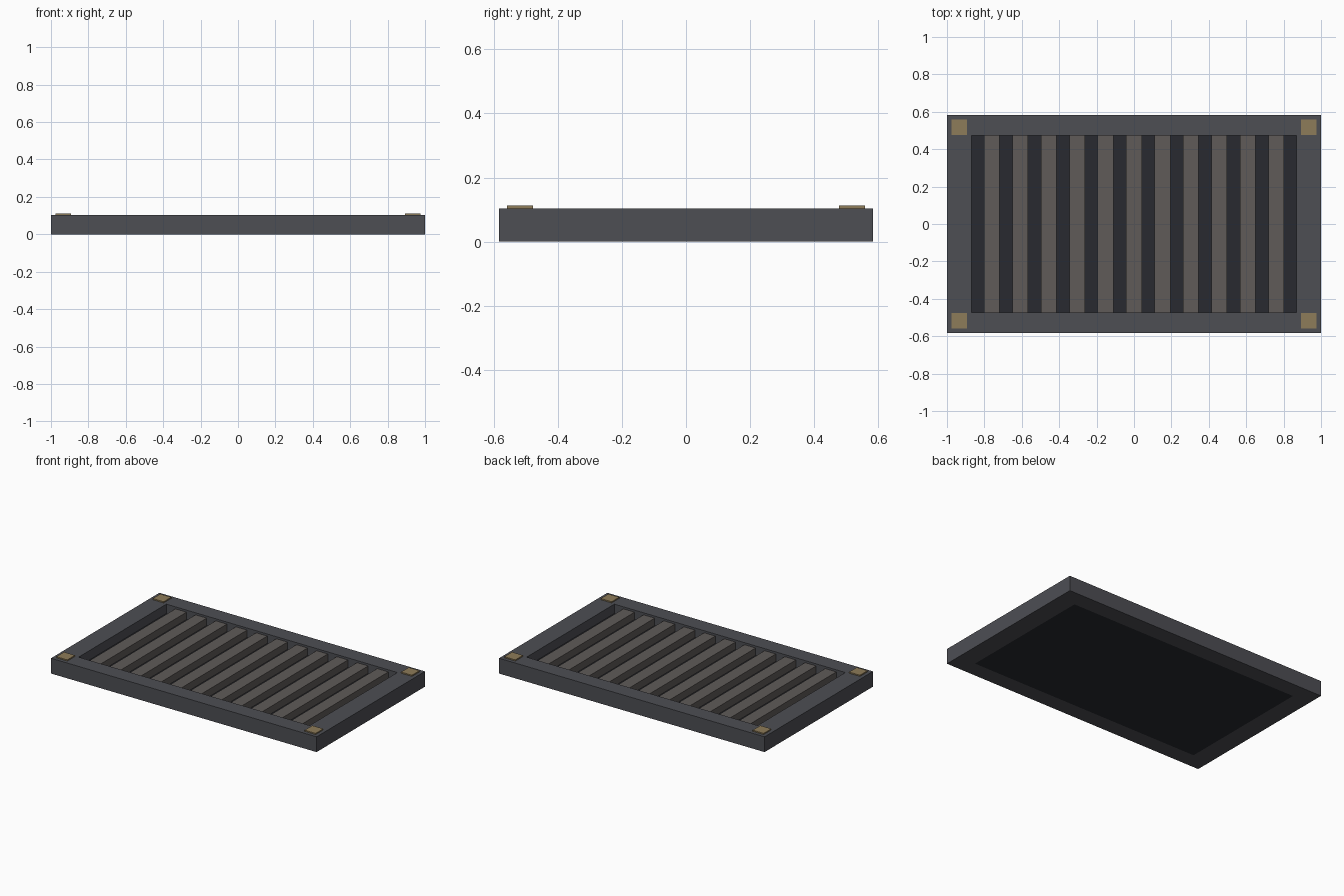
import bpy, bmesh

if "Cube" in bpy.data.objects:
    bpy.data.objects.remove(bpy.data.objects["Cube"])

def material(name, rgb):
    m = bpy.data.materials.new(name)
    m.diffuse_color = (*rgb, 1)
    m.use_nodes = True
    m.node_tree.nodes["Principled BSDF"].inputs["Base Color"].default_value = m.diffuse_color
    return m

DARK = material("dark_metal", (0.075, 0.077, 0.088))
FLOOR = material("shadow_floor", (0.022, 0.023, 0.03))
SLAT = material("worn_slat", (0.115, 0.105, 0.098))
BRASS = material("brass", (0.27, 0.2, 0.1))

def finish(name, bm, mat):
    bmesh.ops.recalc_face_normals(bm, faces=bm.faces)
    me = bpy.data.meshes.new(name)
    bm.to_mesh(me)
    bm.free()
    ob = bpy.data.objects.new(name, me)
    me.materials.append(mat)
    bpy.context.collection.objects.link(ob)
    return ob

def box(name, x0, x1, y0, y1, z0, z1, mat):
    bm = bmesh.new()
    bmesh.ops.create_cube(bm, size=1)
    for v in bm.verts:
        v.co = (x1 if v.co.x > 0 else x0, y1 if v.co.y > 0 else y0, z1 if v.co.z > 0 else z0)
    return finish(name, bm, mat)

W, D, H = 1.0, 0.583, 0.104      # outer half width, half depth, height
IW, ID = 0.87, 0.472             # opening half width, half depth
FLOOR_Z, SLAT_Z = 0.04, 0.09

# Rectangular frame as one closed ring
bm = bmesh.new()
def loop(w, d, z):
    return [bm.verts.new((sx * w, sy * d, z)) for sx, sy in ((-1, -1), (1, -1), (1, 1), (-1, 1))]
loops = [loop(W, D, 0), loop(W, D, H), loop(IW, ID, H), loop(IW, ID, 0)]
for k in range(4):
    a, b = loops[k], loops[(k + 1) % 4]
    for i in range(4):
        j = (i + 1) % 4
        bm.faces.new((a[i], a[j], b[j], b[i]))
finish("frame", bm, DARK)

# Dark floor under the slats
box("floor_panel", -IW, IW, -ID, ID, 0, FLOOR_Z, FLOOR)

# Eleven slats
for i in range(11):
    x = (i - 5) * 0.152
    box(f"slat_{i + 1}", x - 0.042, x + 0.042, -ID, ID, FLOOR_Z, SLAT_Z, SLAT)

# Corner pads
for sx in (-1, 1):
    for sy in (-1, 1):
        cx, cy = sx * 0.935, sy * 0.518
        box("corner_pad", cx - 0.041, cx + 0.041, cy - 0.041, cy + 0.041, H - 0.01, 0.112, BRASS)
